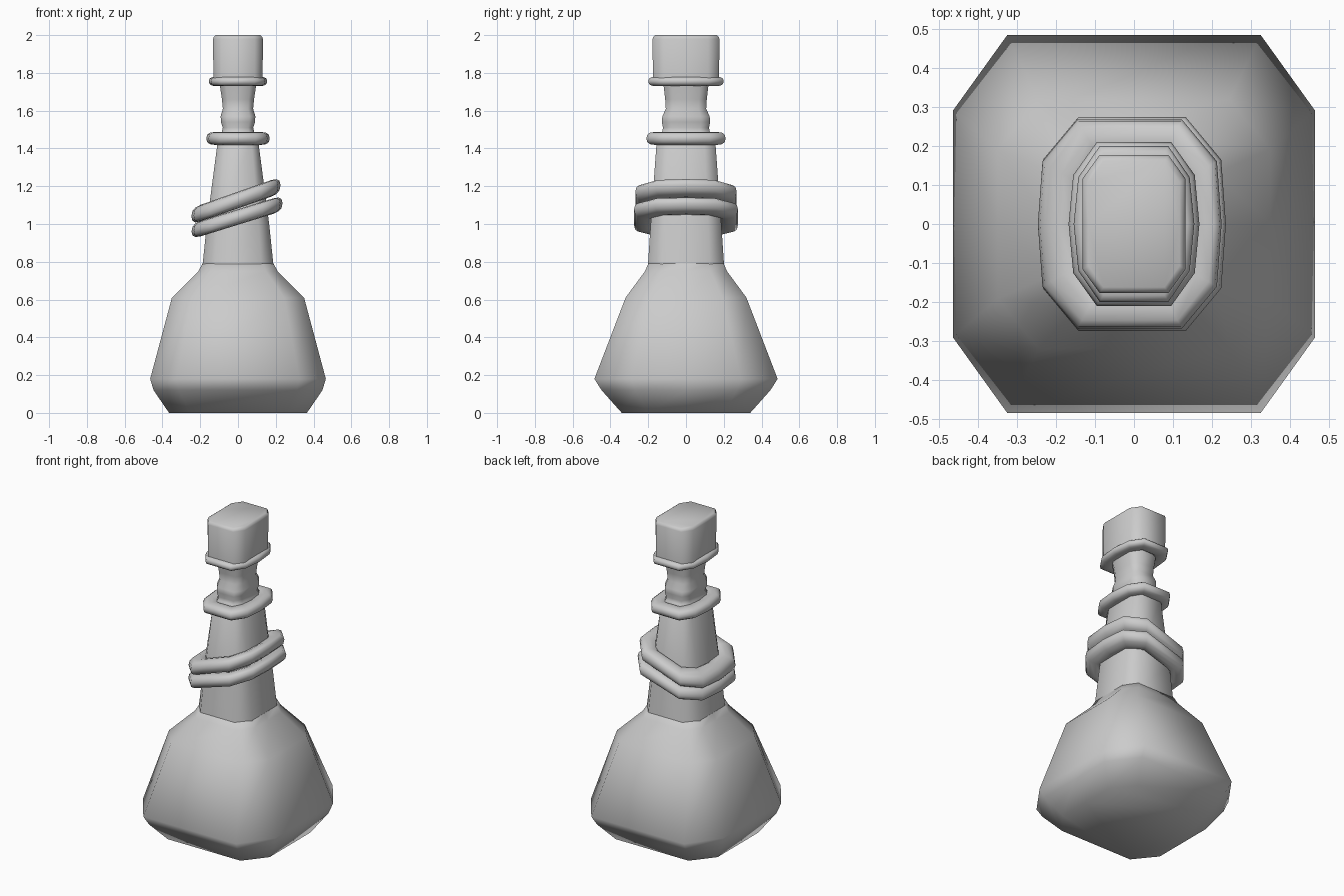
import bpy, bmesh, math

if "Cube" in bpy.data.objects:
    bpy.data.objects.remove(bpy.data.objects["Cube"])

def outline(hx, hy, fx, fy, bulge=0.0):
    """Chamfered rectangle; bulge pushes out a midpoint on the two x sides."""
    ax, ay = hx * fx, hy * fy
    e = hx - bulge
    half = [(e, -ay), (hx, 0), (e, ay), (ax, hy), (-ax, hy)]
    return half + [(-x, -y) for x, y in half]

def build(name, rings, closed):
    """Skin a stack of equal rings; closed joins last to first, else cap ends."""
    bm = bmesh.new()
    loops = [[bm.verts.new(p) for p in r] for r in rings]
    n, m = len(loops[0]), len(loops)
    for i in range(m if closed else m - 1):
        a, b = loops[i], loops[(i + 1) % m]
        for j in range(n):
            k = (j + 1) % n
            bm.faces.new((a[j], a[k], b[k], b[j]))
    if not closed:
        bm.faces.new(loops[0][::-1])
        bm.faces.new(loops[-1])
    bmesh.ops.recalc_face_normals(bm, faces=bm.faces[:])
    me = bpy.data.meshes.new(name)
    bm.to_mesh(me)
    bm.free()
    ob = bpy.data.objects.new(name, me)
    bpy.context.collection.objects.link(ob)
    bpy.ops.object.select_all(action='DESELECT')
    ob.select_set(True)
    bpy.context.view_layer.objects.active = ob
    bpy.ops.object.shade_smooth_by_angle(angle=math.radians(60))
    return ob

def loft(name, profile, fx, fy):
    build(name, [[(x, y, z) for x, y in outline(hx, hy, fx, fy)]
                 for z, hx, hy in profile], False)

def band(name, hx, hy, z, rr, rz, slope=0.0, dx=0.0, fx=0.57, fy=0.6, bulge=0.012):
    """Rounded band with outer size hx, hy, sheared in z along x."""
    rings = []
    for i in range(12):
        c, s = math.cos(2 * math.pi * i / 12), math.sin(2 * math.pi * i / 12)
        # slightly squared-off cross-section
        d = rr * (math.copysign(abs(c) ** 0.8, c) - 1)
        h = rz * math.copysign(abs(s) ** 0.8, s)
        rings.append([(x + dx, y, z + h + slope * (x + dx))
                      for x, y in outline(hx + d, hy + d, fx, fy, bulge)])
    build(name, rings, True)

# bottle body with shoulder
loft("bottle_body", [(0, 0.365, 0.34), (0.12, 0.447, 0.447), (0.18, 0.465, 0.485),
                     (0.61, 0.35, 0.32), (0.75, 0.21, 0.217), (0.79, 0.188, 0.2)], 0.7, 0.6)
# tapering neck with a small swelling below the lip
loft("bottle_neck", [(0.76, 0.19, 0.203), (1.0, 0.165, 0.187), (1.44, 0.107, 0.155),
                     (1.49, 0.085, 0.125), (1.51, 0.08, 0.122), (1.54, 0.09, 0.128),
                     (1.57, 0.092, 0.125), (1.61, 0.08, 0.107), (1.66, 0.085, 0.11),
                     (1.76, 0.1, 0.122)], 0.66, 0.62)
# two slanted cords round the neck
band("lower_cord", 0.241, 0.275, 1.037, 0.05, 0.041, 0.31, -0.005)
band("upper_cord", 0.236, 0.268, 1.127, 0.05, 0.044, 0.35, -0.011)
# collar and lip
band("neck_collar", 0.168, 0.21, 1.453, 0.045, 0.034)
band("bottle_lip", 0.155, 0.2, 1.755, 0.04, 0.025)
# stopper
loft("stopper", [(1.75, 0.13, 0.175), (1.98, 0.132, 0.177), (1.993, 0.127, 0.172),
                 (2.0, 0.117, 0.162)], 0.67, 0.66)
